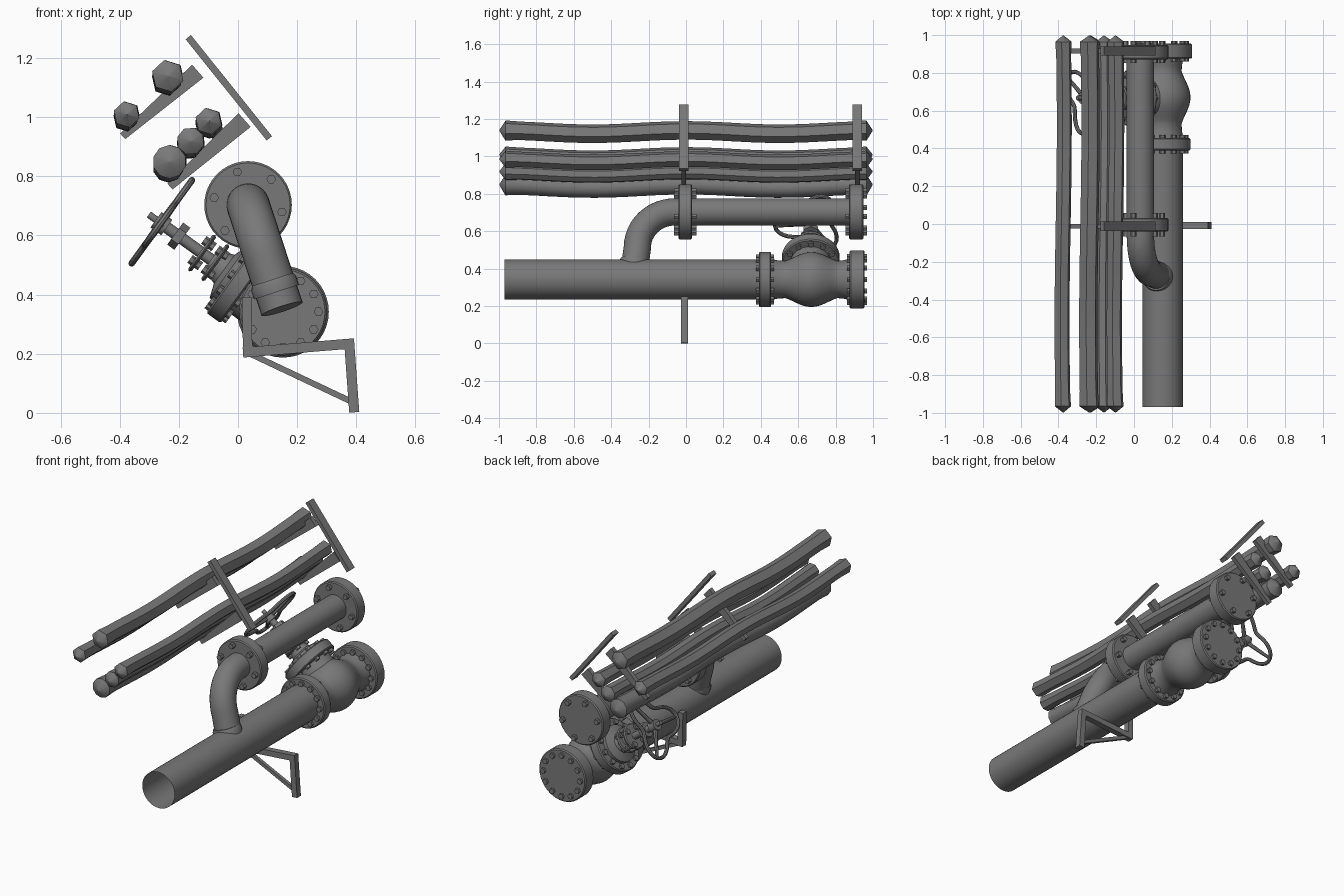
import bpy, bmesh
from math import sin, cos, pi, radians
from mathutils import Vector

cube = bpy.data.objects.get("Cube")
if cube:
    bpy.data.objects.remove(cube)

steel = bpy.data.materials.new("dark_grey_steel")
steel.use_nodes = True
GREY = (0.19, 0.19, 0.19, 1)
steel.diffuse_color = GREY
steel.node_tree.nodes["Principled BSDF"].inputs["Base Color"].default_value = GREY

Y = Vector((0, 1, 0))
parts = []


def finish(name, bm):
    bmesh.ops.remove_doubles(bm, verts=bm.verts, dist=1e-5)
    bmesh.ops.recalc_face_normals(bm, faces=bm.faces)
    me = bpy.data.meshes.new(name)
    bm.to_mesh(me)
    bm.free()
    me.materials.append(steel)
    ob = bpy.data.objects.new(name, me)
    bpy.context.collection.objects.link(ob)
    parts.append(ob)
    return ob


def skin(bm, rings, closed=False):
    n = len(rings[0])
    loops = [[bm.verts.new(p) for p in ring] for ring in rings]
    pairs = list(zip(loops, loops[1:])) + ([(loops[-1], loops[0])] if closed else [])
    for a, b in pairs:
        for i in range(n):
            j = (i + 1) % n
            bm.faces.new((a[i], a[j], b[j], b[i]))
    return loops


def ring(c, e1, e2, r, n, phase=0.0):
    r = max(r, 1e-6)
    return [c + r * (cos(phase + 2 * pi * i / n) * e1 + sin(phase + 2 * pi * i / n) * e2)
            for i in range(n)]


def frame(axis):
    e1 = Y.cross(axis) if abs(axis.y) < 0.9 else Vector((1, 0, 0))
    return e1.normalized(), axis.cross(e1).normalized()


def turn(bm, origin, axis, profile, n=32, caps=True):
    """Revolve (radius, distance) pairs about an axis."""
    e1, e2 = frame(axis)
    loops = skin(bm, [ring(origin + axis * t, e1, e2, r, n) for r, t in profile])
    if caps:
        for end, (r, _) in ((loops[0], profile[0]), (loops[-1], profile[-1])):
            if r > 0:
                bm.faces.new(end)


def lathe(name, origin, axis, profile, n=32, caps=True):
    bm = bmesh.new()
    turn(bm, origin, axis, profile, n, caps)
    return finish(name, bm)


def tube(name, path, radii, ref, n=20, closed=False, phase=0.0):
    """Sweep a round section along a path; ref is the normal of the path's plane."""
    bm, rings, m = bmesh.new(), [], len(path)
    for i, p in enumerate(path):
        a = path[i - 1] if (i or closed) else p
        b = path[(i + 1) % m] if (i < m - 1 or closed) else p
        rings.append(ring(p, ref, (b - a).normalized().cross(ref).normalized(), radii[i], n, phase))
    loops = skin(bm, rings, closed)
    if not closed:
        bm.faces.new(loops[0])
        bm.faces.new(loops[-1])
    return finish(name, bm)


def flange(name, origin, axis, r, t0, t1, bolts, bolt_r, out, start=0.0, size=0.016):
    """Disc with a ring of hexagonal bolts standing out on both faces."""
    c = 0.006
    lathe(name, origin, axis, [(r - c, t0), (r, t0 + c), (r, t1 - c), (r - c, t1)], 40)
    bm = bmesh.new()
    e1, e2 = frame(axis)
    for p in ring(origin, e1, e2, bolt_r, bolts, start):
        turn(bm, p, axis, [(size, t0 - out), (size, t1 + out)], 6)
    finish(name + "_bolts", bm)


def plate(name, pts, y, width):
    """Extrude an x-z outline along y."""
    bm = bmesh.new()
    for end in skin(bm, [[Vector((x, y + s * width / 2, z)) for x, z in pts] for s in (-1, 1)]):
        bm.faces.new(end)
    finish(name, bm)


def bar(name, a, b, thick, y, width, thick_end=None):
    a, b = Vector(a), Vector(b)
    d = (b - a).normalized()
    side = Vector((-d.y, d.x))
    p, q = side * thick / 2, side * (thick_end or thick) / 2
    plate(name, [a + p, b + q, b - q, a - p], y, width)


# Main pipe with check-valve body and end flanges
MAIN = Vector((0.152, 0, 0.342))
lathe("main_pipe", MAIN, Y, [(0.107, -0.97), (0.107, 0.4)], 36, caps=False)
bulge = [(0.1 + 0.047 * sin(pi * i / 14) ** 1.3, 0.53 + 0.28 * i / 14) for i in range(15)]
lathe("valve_body", MAIN, Y, [(0.112, 0.45), (0.102, 0.49)] + bulge + [(0.102, 0.84), (0.112, 0.88)], 36)
flange("valve_front_flange", MAIN, Y, 0.148, 0.39, 0.455, 12, 0.12, 0.016)
flange("valve_back_flange", MAIN, Y, 0.155, 0.875, 0.955, 12, 0.122, 0.014)

# Bonnet, gland, stem and handwheel on the tilted valve axis
U = Vector((-0.81, 0, 0.587)).normalized()
D = Vector((-U.z * -1, 0, -U.x)).normalized()
HUB = MAIN + Y * 0.667
lathe("bonnet_neck", HUB, U, [(0.11, 0), (0.11, 0.15)])
flange("bonnet_flange", HUB, U, 0.155, 0.148, 0.208, 12, 0.13, 0.014)
lathe("bonnet_cap", HUB, U, [(0.11, 0.2), (0.108, 0.228), (0.06, 0.245), (0.04, 0.3)])
flange("gland_lower", HUB, U, 0.075, 0.275, 0.29, 4, 0.056, 0.014, pi / 4)
flange("gland_upper", HUB, U, 0.075, 0.33, 0.345, 4, 0.056, 0.014, pi / 4)
lathe("valve_stem", HUB, U, [(0.02, 0.24), (0.02, 0.5), (0.012, 0.5), (0.012, 0.56)], 12)
lathe("stem_collar", HUB, U, [(0.046, 0.42), (0.046, 0.45)], 6)
lathe("wheel_hub", HUB, U, [(0.032, 0.485), (0.032, 0.53)], 12)

WHEEL = HUB + U * 0.51


def on_wheel(angle, r):
    return WHEEL + r * (cos(angle) * Y + sin(angle) * D)


TURN = radians(65)
rim = [on_wheel(TURN + a, 0.148 + 0.044 * cos(3 * a)) for a in (2 * pi * i / 48 for i in range(48))]
tube("handwheel_rim", rim, [0.011] * 48, U, 8, closed=True)
for k in range(3):
    a = TURN + 2 * pi * k / 3
    tube("handwheel_spoke", [WHEEL, on_wheel(a, 0.19)], [0.013, 0.009], U, 8)

# Bypass pipe with elbow running down to the main pipe
TOP = Vector((0.034, 0, 0.703))
W = (MAIN - TOP).normalized()
N = Y.cross(W).normalized()
bend = [TOP + Y * (-0.06 - 0.2 * sin(a)) + W * (0.2 - 0.2 * cos(a))
        for a in (pi / 2 * i / 12 for i in range(13))]
path = [TOP + Y * 0.9] + bend + [TOP + Y * -0.283 + W * 0.37]
tube("bypass_pipe", path, [0.073] * len(path), N, 28)
lathe("bypass_weld_ring", TOP + Y * -0.278, W, [(0.073, 0.265), (0.08, 0.28), (0.08, 0.31)], 28)
flange("bypass_front_flange", TOP, Y, 0.148, -0.04, 0.032, 6, 0.117, 0.025, radians(12))
flange("bypass_back_flange", TOP, Y, 0.148, 0.872, 0.948, 6, 0.117, 0.02, radians(12))

# Five sagging conduits with pointed ends
conduits = [(-0.236, 1.13, 0.055, 6), (-0.375, 1.0, 0.045, 6), (-0.098, 0.977, 0.046, 6),
            (-0.159, 0.91, 0.047, 8), (-0.23, 0.84, 0.057, 10)]
for x, z, r, n in conduits:
    ys = [-0.965 + 1.93 * i / 24 for i in range(25)]
    mid = [Vector((x + 0.006 * sin(3 * y), y, z + 0.009 * cos(2 * pi * y))) for y in ys]
    ends = [Vector((x, s * 0.998, z + 0.009)) for s in (-1, 1)]
    radii = [0.002] + [r] + [r * 0.92] * 23 + [r] + [0.002]
    tube("conduit", [ends[0]] + mid + [ends[1]], radii, Vector((1, 0, 0)), n, phase=0.3)

# Two conduit hangers, each an upright bar and two tapered arms
for y in (-0.012, 0.916):
    bar("hanger_bar", (-0.168, 1.27), (0.106, 0.928), 0.023, y, 0.05)
    bar("hanger_upper_arm", (-0.136, 1.155), (-0.39, 0.935), 0.058, y, 0.026, 0.026)
    bar("hanger_lower_arm", (0.022, 0.99), (-0.23, 0.765), 0.062, y, 0.026, 0.026)

# Floor support bracket under the main pipe
bar("support_upright", (0.03, 0.39), (0.033, 0.19), 0.032, -0.008, 0.036)
bar("support_beam", (0.017, 0.204), (0.392, 0.235), 0.034, -0.008, 0.036)
bar("support_leg", (0.375, 0.25), (0.393, 0.002), 0.034, -0.008, 0.036)
bar("support_brace", (0.045, 0.198), (0.39, 0.035), 0.02, -0.008, 0.02)

# Smooth the round surfaces and keep edges sharp
bpy.ops.object.select_all(action='DESELECT')
for ob in parts:
    ob.select_set(True)
bpy.context.view_layer.objects.active = parts[0]
bpy.ops.object.shade_smooth_by_angle(angle=radians(40))
